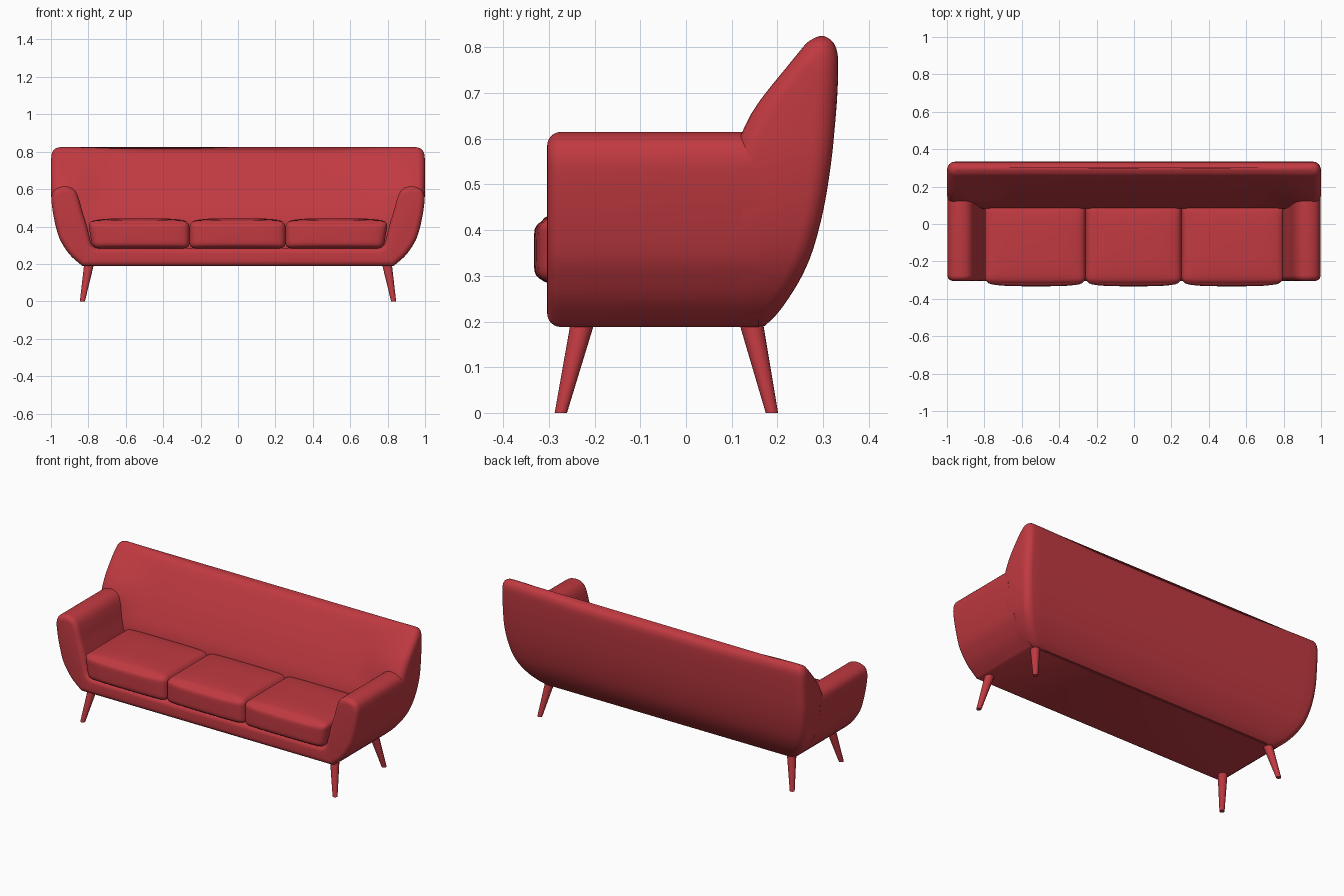
import bpy, bmesh, math
from mathutils import Vector

if "Cube" in bpy.data.objects:
    bpy.data.objects.remove(bpy.data.objects["Cube"])

red = bpy.data.materials.new("red fabric")
red.diffuse_color = (0.53, 0.042, 0.053, 1)
red.use_nodes = True
red.node_tree.nodes["Principled BSDF"].inputs["Base Color"].default_value = red.diffuse_color


def finish(bm, name, angle=40):
    bmesh.ops.recalc_face_normals(bm, faces=bm.faces)
    me = bpy.data.meshes.new(name)
    bm.to_mesh(me)
    bm.free()
    me.materials.append(red)
    me.shade_smooth()
    me.set_sharp_from_angle(angle=math.radians(angle))
    ob = bpy.data.objects.new(name, me)
    bpy.context.collection.objects.link(ob)
    return ob


def spline(pts, n):
    """Smooth curve through points of any dimension."""
    P = [Vector(p) for p in pts]
    P = [P[0] * 2 - P[1]] + P + [P[-1] * 2 - P[-2]]
    out = []
    for i in range(1, len(P) - 2):
        a, b, c, d = P[i - 1:i + 3]
        for k in range(n):
            t = k / n
            out.append(0.5 * (2 * b + (c - a) * t + (2 * a - 5 * b + 4 * c - d) * t * t
                              + (3 * b - a - 3 * c + d) * t ** 3))
    return out + [P[-2]]


def smooth(a, b, v):
    t = min(1, max(0, (v - a) / (b - a)))
    return t * t * (3 - 2 * t)


def loft(rings, name, angle=40):
    bm = bmesh.new()
    vs = [[bm.verts.new(p) for p in r] for r in rings]
    n = len(rings[0])
    for r0, r1 in zip(vs, vs[1:]):
        for i in range(n):
            j = (i + 1) % n
            bm.faces.new((r0[i], r0[j], r1[j], r1[i]))
    bm.faces.new(vs[0])
    bm.faces.new(vs[-1])
    return finish(bm, name, angle)


# Arms and base: U-shaped profile run front to back with a rounded front edge
half = spline([(.83, .188), (.862, .214), (.90, .25), (.935, .30), (.96, .35), (.985, .45),
               (.997, .53), (.996, .565), (.985, .592), (.96, .609), (.925, .615), (.89, .607),
               (.865, .583), (.848, .54), (.832, .48), (.81, .41), (.79, .33), (.777, .298),
               (.75, .285)], 3)
prof = half + [Vector((-p.x, p.y)) for p in reversed(half)]


def inset(pts, d):
    out = []
    for i, p in enumerate(pts):
        e0 = (p - pts[i - 1]).normalized()
        e1 = (pts[(i + 1) % len(pts)] - p).normalized()
        n0, n1 = Vector((-e0.y, e0.x)), Vector((-e1.y, e1.x))
        m = (n0 + n1).normalized()
        out.append(p + m * d / max(.6, m.dot(n0)))
    return out


R = .03
rings = [[(p.x, .16, p.y) for p in prof]]
for k in range(7):
    a = math.pi / 2 * k / 6
    rings.append([(p.x, -.304 + R * (1 - math.sin(a)), p.y)
                  for p in inset(prof, R * (1 - math.cos(a)))])
loft(rings, "arms_and_base")

# Backrest: rounded-rectangle sections stacked upward (height, half width, front y, back y)
rows = spline([(.19, .83, .08, .172), (.214, .862, .08, .197), (.25, .90, .08, .224),
               (.30, .935, .08, .254), (.36, .963, .08, .279), (.45, .985, .088, .302),
               (.55, .998, .128, .318), (.63, 1, .165, .326), (.70, 1, .20, .331),
               (.76, .999, .232, .333), (.79, .995, .25, .331), (.81, .985, .265, .323),
               (.82, .97, .28, .312), (.825, .95, .292, .302)], 3)


def section(z, w, yf, yb):
    r = min(.04, (yb - yf) * .48)
    pts = []
    corners = [(-1, yf + r, 180), (1, yf + r, 270), (1, yb - r, 0), (-1, yb - r, 90)]
    for ci, (s, cy, a0) in enumerate(corners):
        for k in range(7):
            a = math.radians(a0 + 15 * k)
            pts.append((s * (w - r) + r * math.cos(a), cy + r * math.sin(a)))
        if ci in (0, 2):
            x0 = s * (w - r)
            y = yf if ci == 0 else yb
            pts += [(x0 * (1 - 2 * k / 36), y) for k in range(1, 36)]
    out = []
    for x, y in pts:
        # wings thicken toward the ends, and the top edge dips in the middle
        wing = smooth(.68, .92, abs(x)) * smooth(.43, .62, z) * (1 - smooth(.64, .82, z))
        f = (yb - y) / (yb - yf)
        dip = .015 * (1 - smooth(.4, .93, abs(x))) * smooth(.6, .8, z)
        out.append((x, y - .035 * wing * f, z - dip))
    return out


loft([section(*r) for r in rows], "backrest")


# Seat cushions: rounded boxes with a soft bulge on the top and front
def cushion(name, x0, x1, side):
    bm = bmesh.new()
    bmesh.ops.create_cube(bm, size=2)
    bmesh.ops.subdivide_edges(bm, edges=bm.edges[:], cuts=17, use_grid_fill=True)
    lo, hi = Vector((x0, -.315, .283)), Vector((x1, .11, .427))
    mid, h, r = (lo + hi) / 2, (hi - lo) / 2, .03
    for v in bm.verts:
        u = Vector([math.sin(c * math.pi / 2) for c in v.co])
        p = Vector([u[i] * h[i] for i in range(3)])
        core = Vector([max(-(h[i] - r), min(h[i] - r, p[i])) for i in range(3)])
        d = p - core
        if d.length > 1e-6:
            # keep flat areas flat and round the borders
            p = core + d.normalized() * r
        bx, by, bz = (1 - u.x ** 4), (1 - u.y ** 4), (1 - u.z ** 4)
        if u.z > 0:
            p.z += .017 * bx * by * u.z
        if u.y < 0:
            p.y += .018 * bx * u.y * (.6 + .4 * bz)
        p.x += side * .012 * u.z * max(0, side * u.x)
        v.co = p + mid
    finish(bm, name, 60)


cushion("left_cushion", -.79, -.259, -1)
cushion("middle_cushion", -.259, .254, 0)
cushion("right_cushion", .254, .79, 1)

# Splayed tapered legs
for s, sn in ((-1, "left"), (1, "right")):
    for yb, yt, fn in ((-.274, -.227, "front"), (.188, .143, "back")):
        legs = []
        for x, y, z, r in ((.832, yb, 0, .0135), (.797, yt, .195, .026)):
            legs.append([(s * x + r * math.cos(math.tau * k / 24),
                          y + r * math.sin(math.tau * k / 24), z) for k in range(24)])
        loft(legs, f"{fn}_{sn}_leg")
